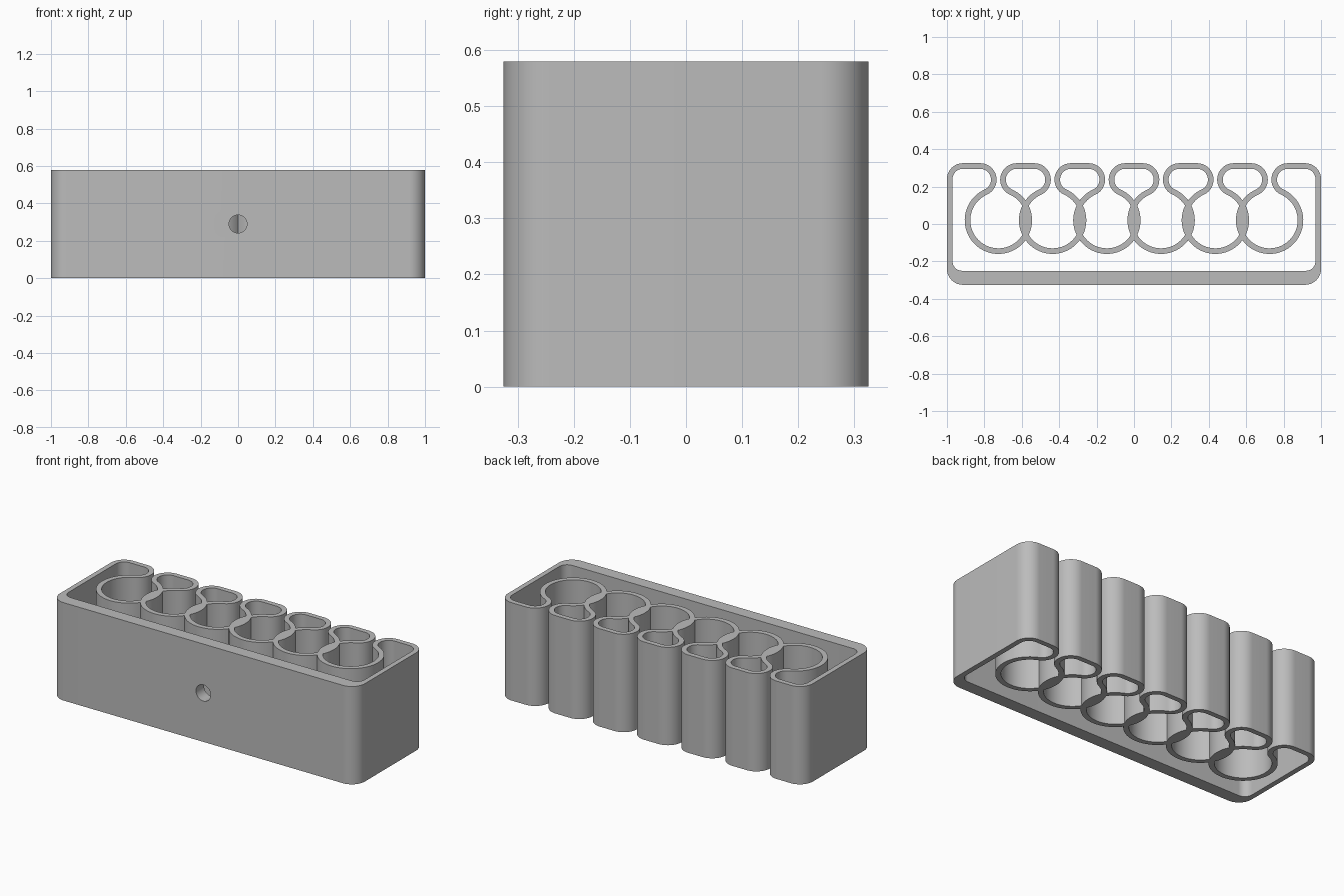
import bpy, bmesh
from math import sin, cos, acos, asin, atan2, degrees, radians, sqrt, ceil

cube = bpy.data.objects.get("Cube")
if cube:
    bpy.data.objects.remove(cube, do_unlink=True)

# Main dimensions
HEIGHT = 0.58
BACK, FRONT = 0.325, -0.325
HALF = 0.015                      # half of the wall thickness
PITCH, CY = 0.29, 0.02            # spacing and depth of the round bores
RING, LIP = 0.165, 0.073          # centreline radii of bore and lip
BORE, OUT = RING - HALF, RING + HALF
LIP_IN, LIP_OUT = LIP - HALF, LIP + HALF
LIP_Y = BACK - HALF - LIP
LIP_DX = sqrt((RING + LIP) ** 2 - (LIP_Y - CY) ** 2)
centres = [(i - 2.5) * PITCH for i in range(6)]

# Angles where the arcs meet
A = degrees(atan2(LIP_Y - CY, LIP_DX))            # bore to lip
K = degrees(acos(PITCH / 2 / OUT))                # ring to ring, outside
cut_x = (BORE ** 2 - OUT ** 2 + PITCH ** 2) / (2 * PITCH)
cut_y = sqrt(BORE ** 2 - cut_x ** 2)
B = degrees(asin(cut_y / BORE))                   # bore to neighbouring ring
N = degrees(asin(cut_y / OUT))


def arc(loop, x, y, r, start, end):
    """Append an arc in degrees, skipping repeated points."""
    steps = max(2, ceil(abs(end - start) / 5))
    for i in range(steps + 1):
        t = radians(start + (end - start) * i / steps)
        p = (x + r * cos(t), y + r * sin(t))
        if not loop or abs(p[0] - loop[-1][0]) + abs(p[1] - loop[-1][1]) > 1e-4:
            loop.append(p)


# Outside outline: lips and bores along the back, then round the case
outside = []
for i, cx in enumerate(centres):
    arc(outside, cx - LIP_DX, LIP_Y, LIP_OUT, 90, -A)
    start, end = 180 - A, 360 + A
    if i > 0:
        arc(outside, cx, CY, BORE, start, 180 - B)
        arc(outside, cx - PITCH, CY, OUT, N, -N)
        start = 180 + B
    if i < 5:
        arc(outside, cx, CY, BORE, start, 360 - B)
        arc(outside, cx + PITCH, CY, OUT, 180 + N, 180 - N)
        start = B
    arc(outside, cx, CY, BORE, start, A if i < 5 else end)
    arc(outside, cx + LIP_DX, LIP_Y, LIP_OUT, 180 + A, 90)
R = 0.085
for sx, sy, a in ((1, 1, 90), (1, -1, 0), (-1, -1, -90), (-1, 1, -180)):
    arc(outside, sx * (1 - R), sy * (BACK - R), R, a, a - 90)

# Large cavity between the case and the row of bores
cavity = []
r_back, r_front, side, floor = R - 2 * HALF, 0.05, 1 - 2 * HALF, -0.25
arc(cavity, centres[0] - LIP_DX, LIP_Y, LIP_IN, -A, 90)
arc(cavity, -1 + R, BACK - R, r_back, 90, 180)
arc(cavity, -side + r_front, floor + r_front, r_front, 180, 270)
arc(cavity, side - r_front, floor + r_front, r_front, 270, 360)
arc(cavity, 1 - R, BACK - R, r_back, 0, 90)
arc(cavity, centres[-1] + LIP_DX, LIP_Y, LIP_IN, 90, 180 + A)
for i in reversed(range(6)):
    arc(cavity, centres[i], CY, OUT, A if i == 5 else -K,
        -180 - A if i == 0 else K - 180)

# Hollow between each pair of neighbouring lips
loops = [outside, cavity]
for left, right in zip(centres, centres[1:]):
    hollow = []
    arc(hollow, left + LIP_DX, LIP_Y, LIP_IN, 180 + A, 90)
    arc(hollow, right - LIP_DX, LIP_Y, LIP_IN, 90, -A)
    arc(hollow, right, CY, OUT, 180 - A, 180 - K)
    arc(hollow, left, CY, OUT, K, A)
    loops.append(hollow)

# Extrude the filled profile
curve = bpy.data.curves.new("holder_profile", 'CURVE')
curve.dimensions = '2D'
curve.fill_mode = 'BOTH'
curve.extrude = HEIGHT / 2
for loop in loops:
    if abs(loop[0][0] - loop[-1][0]) + abs(loop[0][1] - loop[-1][1]) < 1e-4:
        loop.pop()
    spline = curve.splines.new('POLY')
    spline.points.add(len(loop) - 1)
    for point, (x, y) in zip(spline.points, loop):
        point.co = (x, y, 0, 1)
    spline.use_cyclic_u = True
holder = bpy.data.objects.new("clip_holder", curve)
bpy.context.collection.objects.link(holder)
bpy.ops.object.select_all(action='DESELECT')
holder.select_set(True)
bpy.context.view_layer.objects.active = holder
bpy.ops.object.convert(target='MESH')
holder = bpy.context.object
holder.name = "clip_holder"
bm = bmesh.new()
bm.from_mesh(holder.data)
bmesh.ops.translate(bm, verts=bm.verts, vec=(0, 0, HEIGHT / 2))
bmesh.ops.remove_doubles(bm, verts=bm.verts, dist=1e-5)
bmesh.ops.recalc_face_normals(bm, faces=bm.faces)
bm.to_mesh(holder.data)
bm.free()

# Screw hole through the front wall
bpy.ops.mesh.primitive_cylinder_add(vertices=48, radius=0.048, depth=0.12,
                                    location=(0, -0.2875, HEIGHT / 2),
                                    rotation=(radians(90), 0, 0))
cutter = bpy.context.object
cutter.name = "screw_hole_cutter"
cutter.hide_render = True
boolean = holder.modifiers.new("screw_hole", 'BOOLEAN')
boolean.operation = 'DIFFERENCE'
boolean.solver = 'EXACT'
boolean.object = cutter
bpy.ops.object.select_all(action='DESELECT')
holder.select_set(True)
bpy.context.view_layer.objects.active = holder
bpy.ops.object.modifier_apply(modifier=boolean.name)
bpy.data.objects.remove(cutter, do_unlink=True)

# Grey plastic
grey = bpy.data.materials.new("grey_plastic")
grey.use_nodes = True
colour = (0.5, 0.5, 0.5, 1)
grey.diffuse_color = colour
grey.node_tree.nodes["Principled BSDF"].inputs["Base Color"].default_value = colour
holder.data.materials.clear()
holder.data.materials.append(grey)
bpy.ops.object.shade_smooth_by_angle(angle=radians(30))
